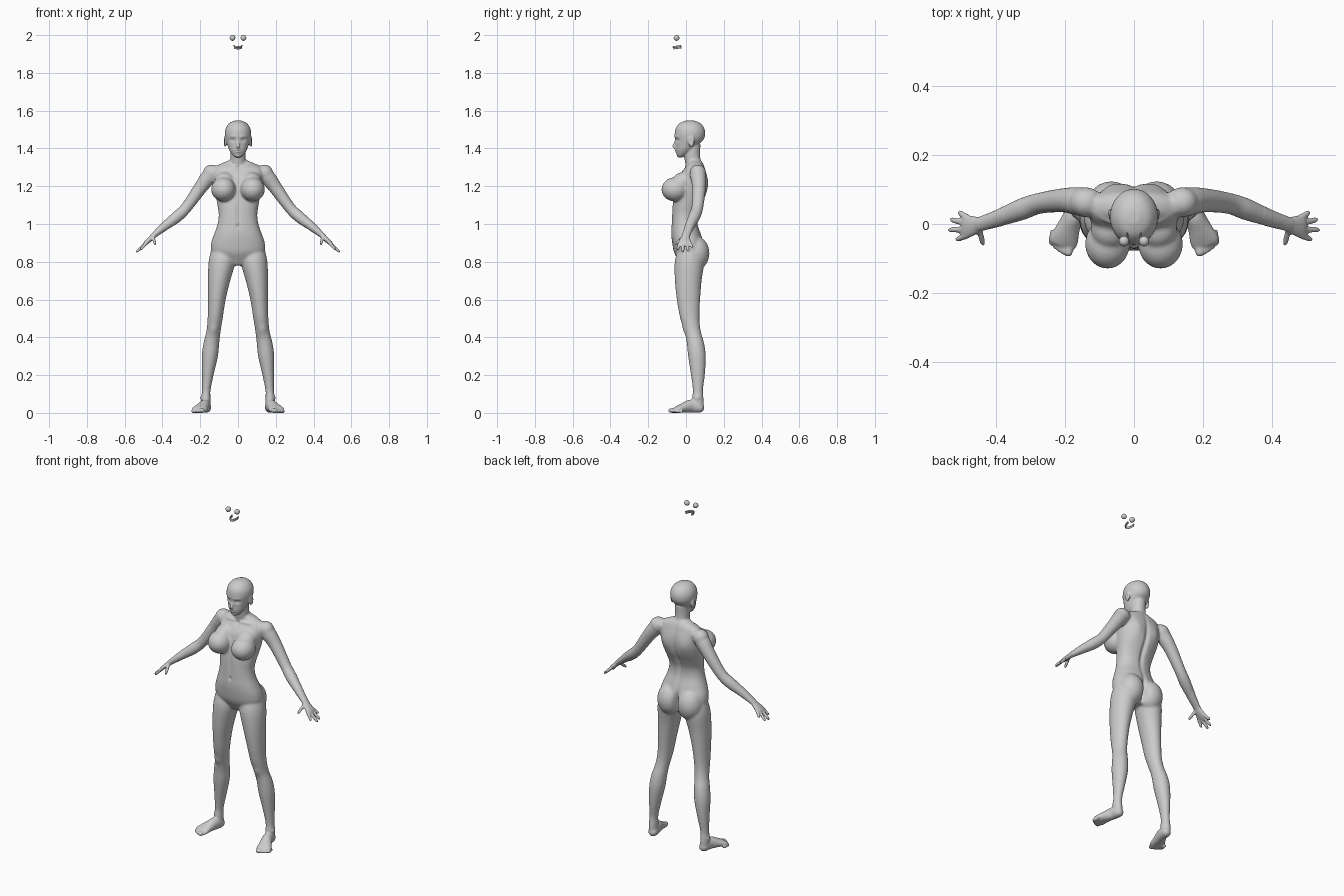
import bpy, bmesh
from math import sin, cos, pi, exp, copysign
from mathutils import Vector, Matrix

bm = bmesh.new()


def spline(rows, steps):
    # Catmull-Rom interpolation of whole rows (position + radii)
    out = []
    for i in range(len(rows) - 1):
        p0, p1 = rows[max(i - 1, 0)], rows[i]
        p2, p3 = rows[i + 1], rows[min(i + 2, len(rows) - 1)]
        for k in range(steps):
            t = k / steps
            out.append([0.5 * (2 * b + (c - a) * t + (2 * a - 5 * b + 4 * c - d) * t * t
                        + (3 * b - a - 3 * c + d) * t ** 3) for a, b, c, d in zip(p0, p1, p2, p3)])
    return out + [list(rows[-1])]


def loft(target, rows, ref=(1, 0, 0), mirror=True, flat=False, power=1.0, steps=4, n=28):
    # rows: x, y, z, radius along ref, radius across it
    pts = spline(rows, steps)
    for s in ((1, -1) if mirror else (1,)):
        rings = []
        for i, (x, y, z, a, b) in enumerate(pts):
            t = Vector(pts[min(i + 1, len(pts) - 1)][:3]) - Vector(pts[max(i - 1, 0)][:3])
            t = Vector((0, 0, 1)) if flat else t.normalized()
            u = Vector(ref)
            u = (u - t * u.dot(t)).normalized()
            w = t.cross(u)
            ring = []
            for k in range(n):
                c, d = cos(2 * pi * k / n), sin(2 * pi * k / n)
                c, d = copysign(abs(c) ** power, c), copysign(abs(d) ** power, d)
                p = Vector((x, y, z)) + u * c * max(a, .001) + w * d * max(b, .001)
                ring.append(target.verts.new((p.x * s, p.y, p.z)))
            rings.append(ring)
        for r, q in zip(rings, rings[1:]):
            for k in range(n):
                target.faces.new((r[k], r[(k + 1) % n], q[(k + 1) % n], q[k]))
        target.faces.new(rings[0][::-1])
        target.faces.new(rings[-1])


def blob(target, c, r, mirror=True):
    for s in ((1, -1) if mirror else (1,)):
        m = Matrix.Translation((c[0] * s, c[1], c[2])) @ Matrix.Diagonal((*r, 1))
        bmesh.ops.create_uvsphere(target, u_segments=32, v_segments=20, radius=1, matrix=m)


def finish(name, b):
    bmesh.ops.recalc_face_normals(b, faces=b.faces)
    me = bpy.data.meshes.new(name)
    b.to_mesh(me)
    b.free()
    me.shade_smooth()
    ob = bpy.data.objects.new(name, me)
    bpy.context.collection.objects.link(ob)
    return ob


def level(rows):
    return [(0, cy, z, rx, ry) for z, cy, rx, ry in rows]


# torso
loft(bm, level([(.78, .02, .03, .045), (.81, .02, .09, .062), (.85, .015, .14, .078),
                (.90, .01, .142, .083), (.95, .0, .125, .078), (1.0, -.007, .108, .069),
                (1.05, -.006, .102, .068), (1.10, .005, .109, .076), (1.15, .02, .118, .084),
                (1.20, .03, .127, .084), (1.25, .036, .131, .076), (1.295, .046, .128, .054),
                (1.318, .05, .095, .042), (1.335, .045, .052, .037), (1.35, .042, .03, .03)]),
     mirror=False, flat=True, power=.9, n=48)
# neck
loft(bm, level([(1.27, .05, .045, .045), (1.33, .037, .041, .043), (1.37, .032, .04, .043),
                (1.42, .032, .04, .045)]), mirror=False, flat=True)
# head
loft(bm, level([(1.352, -.03, .012, .01), (1.364, -.023, .028, .024), (1.39, -.008, .046, .046),
                (1.42, .006, .057, .061), (1.45, .018, .066, .077), (1.48, .021, .07, .081),
                (1.51, .021, .064, .074), (1.535, .021, .045, .053), (1.548, .021, .016, .02)]),
     mirror=False, flat=True, n=40)
# nose, lips, chin, ears
loft(bm, [(0, -.05, 1.45, .006, .006), (0, -.058, 1.428, .007, .007), (0, -.063, 1.412, .010, .009),
          (0, -.055, 1.402, .009, .006)], mirror=False)
blob(bm, (0, -.051, 1.392), (.018, .009, .005), False)
blob(bm, (0, -.049, 1.382), (.015, .009, .005), False)
blob(bm, (0, -.038, 1.364), (.015, .012, .011), False)
blob(bm, (.068, .028, 1.437), (.008, .017, .03))
# chest and seat volumes
blob(bm, (.077, -.058, 1.183), (.065, .072, .064))
blob(bm, (.07, -.012, 1.225), (.055, .06, .05))
blob(bm, (.066, .052, .845), (.072, .072, .09))
# shoulders and arms
blob(bm, (.14, .063, 1.27), (.046, .044, .045))
loft(bm, [(.11, .062, 1.29, .035, .03), (.15, .064, 1.255, .042, .042), (.20, .069, 1.19, .036, .036),
          (.275, .06, 1.085, .031, .03), (.325, .043, 1.037, .032, .031), (.385, .02, .99, .026, .024),
          (.44, .002, .945, .022, .016), (.455, -.001, .931, .022, .014)], ref=(0, 1, 0))
# palms
loft(bm, [(.435, .002, .948, .018, .012), (.455, -.002, .93, .024, .014), (.475, -.006, .911, .032, .013),
          (.49, -.008, .897, .034, .011), (.497, -.008, .891, .028, .007)], ref=(0, 1, 0))
# fingers and thumb
for base, tip in (((.483, -.033, .902), (.517, -.046, .862)), ((.486, -.016, .899), (.54, -.017, .85)),
                  ((.486, .002, .899), (.535, .014, .853)), ((.482, .018, .903), (.51, .035, .875)),
                  ((.45, -.012, .932), (.437, -.062, .89))):
    a, b = Vector(base), Vector(tip)
    row = [(*a.lerp(b, f), r, r) for f, r in ((0, .0095), (.45, .0088), (.85, .0078), (1, .003))]
    loft(bm, row, ref=(0, .7, .7), n=14)
# legs
loft(bm, [(.08, .02, .87, .06, .06), (.085, .018, .80, .071, .078), (.10, .012, .70, .059, .071),
          (.112, .013, .60, .047, .062), (.121, .02, .50, .04, .051), (.13, .036, .43, .038, .043),
          (.141, .05, .37, .042, .046), (.149, .058, .30, .043, .047), (.16, .063, .20, .031, .037),
          (.168, .063, .12, .023, .027), (.17, .062, .07, .024, .031), (.17, .06, .025, .025, .034)],
     flat=True)
# feet
loft(bm, [(.165, .095, .025, .010, .010), (.167, .078, .027, .025, .026), (.175, .03, .036, .028, .035),
          (.19, -.01, .028, .034, .027), (.204, -.048, .018, .042, .017), (.21, -.064, .013, .036, .011)])
# toes
for i in range(5):
    f = i / 4
    x, y, r = .190 + .05 * f, -.094 + .032 * f ** 1.3, .0125 - .0045 * f
    loft(bm, [(x - .005, y + .045, r, r, r), (x, y + .012, r, r, r), (x + .002, y, r, r * .5, r * .5)], n=14)

# fuse everything into one skin
body = finish("body", bm)
bpy.context.view_layer.objects.active = body
body.select_set(True)
mod = body.modifiers.new("fuse", 'REMESH')
mod.mode = 'VOXEL'
mod.voxel_size = .0044
mod.use_smooth_shade = True
bpy.ops.object.modifier_apply(modifier="fuse")

# sculpted details: centre, falloff, push
dabs = [((.029, -.052, 1.444), (.015, .03, .009), (0, .010, 0)),       # eye sockets
        ((.029, -.048, 1.444), (.009, .03, .0045), (0, -.004, 0)),     # eyelids
        ((.03, -.052, 1.463), (.02, .03, .006), (0, -.003, 0)),        # brows
        ((0, -.06, 1.387), (.014, .02, .002), (0, .004, 0)),           # mouth line
        ((.076, .024, 1.44), (.004, .008, .015), (-.005, 0, 0)),       # ear hollows
        ((.06, -.005, 1.306), (.05, .03, .007), (0, -.006, .002)),     # collarbones
        ((0, -.02, 1.30), (.009, .03, .01), (0, .008, 0)),             # throat notch
        ((.065, .115, 1.21), (.035, .04, .055), (0, .009, 0)),         # shoulder blades
        ((0, .09, 1.12), (.013, .05, .14), (0, -.014, 0)),             # spine
        ((0, .10, .84), (.013, .05, .065), (0, -.028, 0)),             # seat cleft
        ((0, -.075, 1.06), (.01, .04, .07), (0, .005, 0)),             # belly line
        ((0, -.075, .99), (.006, .03, .01), (0, .008, 0)),             # navel
        ((.13, -.005, .44), (.022, .025, .026), (0, -.006, 0)),        # kneecaps
        ((.192, .06, .08), (.012, .015, .012), (.005, 0, 0))]          # ankles
bm = bmesh.new()
bm.from_mesh(body.data)
soft = [v for v in bm.verts if abs(v.co.x) < .38 and .1 < v.co.z < 1.34]
for _ in range(3):
    bmesh.ops.smooth_vert(bm, verts=bm.verts, factor=.5, use_axis_x=True, use_axis_y=True, use_axis_z=True)
for _ in range(10):
    bmesh.ops.smooth_vert(bm, verts=soft, factor=.5, use_axis_x=True, use_axis_y=True, use_axis_z=True)
for v in bm.verts:
    p = Vector((abs(v.co.x), v.co.y, v.co.z))
    side = copysign(1, v.co.x)
    for c, r, push in dabs:
        q = sum(((p[i] - c[i]) / r[i]) ** 2 for i in range(3))
        if q < 9:
            v.co += Vector((push[0] * side, push[1], push[2])) * exp(-q)
    v.co.z = max(v.co.z, 0)
bm.to_mesh(body.data)
bm.free()
body.data.shade_smooth()

# loose eyeballs above the head
for s, name in ((-1, "right_eye"), (1, "left_eye")):
    b = bmesh.new()
    blob(b, (.029 * s, -.05, 1.985), (.015, .015, .015), False)
    finish(name, b)

# loose upper and lower tooth rows
for name, z, k in (("upper_teeth", 1.939, 1.0), ("lower_teeth", 1.931, .93)):
    b = bmesh.new()
    rows = []
    for i in range(9):
        t = pi * i / 8
        rows.append((.021 * k * cos(t), -.025 - .043 * k * sin(t), z + .004 - .006 * sin(t), .0045, .0025))
    loft(b, rows, ref=(0, 0, 1), mirror=False, n=12)
    finish(name, b)
